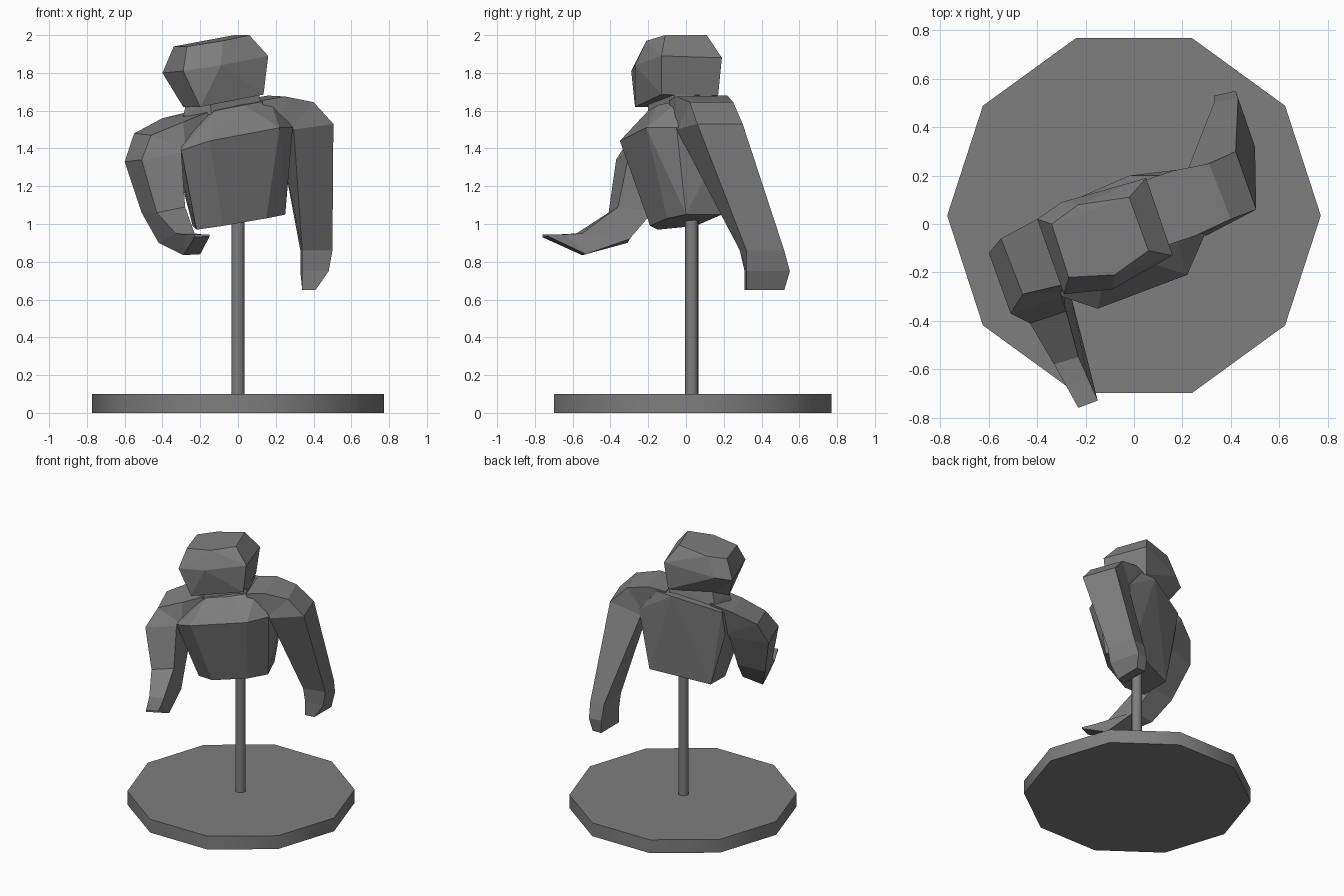
import bpy, bmesh, math

# Dark grey cast finish shared by all parts
dark = bpy.data.materials.new("dark_grey")
dark.diffuse_color = (0.21, 0.21, 0.21, 1)


def finish(name, bm):
    bmesh.ops.recalc_face_normals(bm, faces=bm.faces)
    mesh = bpy.data.meshes.new(name)
    bm.to_mesh(mesh)
    bm.free()
    mesh.materials.append(dark)
    obj = bpy.data.objects.new(name, mesh)
    bpy.context.collection.objects.link(obj)
    return obj


def hull(name, points):
    """Faceted solid wrapped round a few corner points."""
    bm = bmesh.new()
    for p in points:
        bm.verts.new(p)
    bmesh.ops.convex_hull(bm, input=bm.verts)
    loose = [v for v in bm.verts if not v.link_faces]
    bmesh.ops.delete(bm, geom=loose, context='VERTS')
    bmesh.ops.dissolve_limit(bm, angle_limit=0.06, verts=bm.verts, edges=bm.edges)
    return finish(name, bm)


def loft(name, rings):
    """Skin four-cornered rings: front outer, back outer, back inner, front inner."""
    bm = bmesh.new()
    loops = [[bm.verts.new(p) for p in r] for r in rings]
    for a, b in zip(loops, loops[1:]):
        for i in range(4):
            j = (i + 1) % 4
            bm.faces.new((a[i], a[j], b[j], b[i]))
    bm.faces.new(loops[0])
    bm.faces.new(loops[-1])
    return finish(name, bm)


def disc(name, sides, radius, z0, z1, y, turn=0):
    """Upright cylinder with soft-shaded sides."""
    bpy.ops.mesh.primitive_cylinder_add(vertices=sides, radius=radius, depth=z1 - z0,
                                        location=(0, y, (z0 + z1) / 2), rotation=(0, 0, turn))
    obj = bpy.context.object
    obj.name = name
    obj.data.materials.append(dark)
    bpy.ops.object.shade_smooth_by_angle(angle=math.radians(45))


# Stand: ten-sided base with a corner on +x, and a round pole
disc("base", 10, 0.772, 0, 0.1, 0.035, math.pi / 2)
disc("pole", 16, 0.035, 0.08, 1.06, 0.03)

# Torso: waist, chest ridge, armpits, collar and shoulders
hull("torso", [
    (-0.22, -0.15, 0.97), (-0.08, -0.19, 0.99), (0.15, -0.10, 1.03),
    (0.25, 0.0, 1.05), (0.17, 0.19, 1.05), (-0.24, 0.05, 0.99),
    (-0.30, -0.30, 1.39), (-0.15, -0.35, 1.44), (0.22, -0.21, 1.51), (0.29, -0.05, 1.51),
    (0.23, 0.23, 1.50), (-0.34, 0.02, 1.38),
    (-0.12, -0.20, 1.60), (0.03, -0.15, 1.63), (-0.34, 0.06, 1.56),
    (-0.02, 0.20, 1.65), (0.10, 0.20, 1.655), (0.17, -0.03, 1.655)])

# Neck
hull("neck", [
    (-0.29, -0.12, 1.57), (-0.14, -0.20, 1.58), (0.12, -0.06, 1.62), (0.03, 0.17, 1.62),
    (-0.27, 0.04, 1.57), (-0.27, -0.12, 1.66), (-0.15, -0.20, 1.66), (0.11, -0.06, 1.71),
    (0.02, 0.15, 1.72), (-0.24, 0.03, 1.68)])

# Head: crown, brow line and jaw
hull("head", [
    (-0.34, 0.0, 1.94), (-0.27, -0.22, 1.94), (-0.08, -0.21, 1.97),
    (0.06, -0.11, 2.0), (-0.02, 0.11, 2.0), (-0.23, 0.08, 1.96),
    (-0.40, 0.02, 1.80), (-0.29, -0.29, 1.81), (-0.09, -0.27, 1.84),
    (0.16, -0.13, 1.89), (0.05, 0.19, 1.88), (-0.30, 0.09, 1.82),
    (-0.29, -0.10, 1.62), (-0.20, -0.27, 1.62),
    (0.135, -0.13, 1.685), (0.03, 0.17, 1.68), (-0.22, 0.03, 1.66)])

# Straight arm swung back
loft("back_swung_arm", [
    [(0.13, -0.09, 1.655), (0.04, 0.18, 1.66), (0.05, 0.16, 1.50), (0.14, -0.08, 1.50)],
    [(0.25, -0.05, 1.675), (0.16, 0.22, 1.68), (0.15, 0.19, 1.50), (0.23, -0.06, 1.51)],
    [(0.40, 0.02, 1.645), (0.31, 0.25, 1.645), (0.21, 0.21, 1.48), (0.285, -0.04, 1.51)],
    [(0.505, 0.06, 1.53), (0.42, 0.30, 1.53), (0.22, 0.22, 1.45), (0.295, -0.05, 1.50)],
    [(0.50, 0.32, 0.86), (0.43, 0.52, 0.86), (0.33, 0.50, 0.86), (0.34, 0.285, 0.86)],
    [(0.48, 0.32, 0.75), (0.42, 0.55, 0.75), (0.33, 0.53, 0.75), (0.34, 0.31, 0.75)],
    [(0.41, 0.32, 0.65), (0.41, 0.52, 0.65), (0.34, 0.52, 0.65), (0.34, 0.31, 0.65)]])

# Bent arm swung forward
loft("forward_bent_arm", [
    [(-0.14, -0.18, 1.60), (-0.24, 0.06, 1.60), (-0.22, 0.0, 1.42), (-0.14, -0.16, 1.42)],
    [(-0.29, -0.25, 1.54), (-0.40, 0.02, 1.56), (-0.31, 0.0, 1.40), (-0.28, -0.26, 1.41)],
    [(-0.46, -0.29, 1.47), (-0.55, -0.06, 1.48), (-0.32, -0.01, 1.37), (-0.29, -0.28, 1.40)],
    [(-0.51, -0.37, 1.34), (-0.60, -0.12, 1.33), (-0.33, -0.04, 1.34), (-0.30, -0.30, 1.38)],
    [(-0.43, -0.41, 1.06), (-0.51, -0.21, 1.06), (-0.31, -0.17, 1.07), (-0.28, -0.36, 1.09)],
    [(-0.33, -0.58, 0.95), (-0.42, -0.31, 0.90), (-0.26, -0.30, 0.92), (-0.23, -0.55, 0.95)],
    [(-0.28, -0.67, 0.945), (-0.29, -0.55, 0.835), (-0.20, -0.53, 0.84), (-0.19, -0.64, 0.945)],
    [(-0.23, -0.76, 0.945), (-0.23, -0.76, 0.93), (-0.15, -0.73, 0.935), (-0.15, -0.73, 0.945)]])
